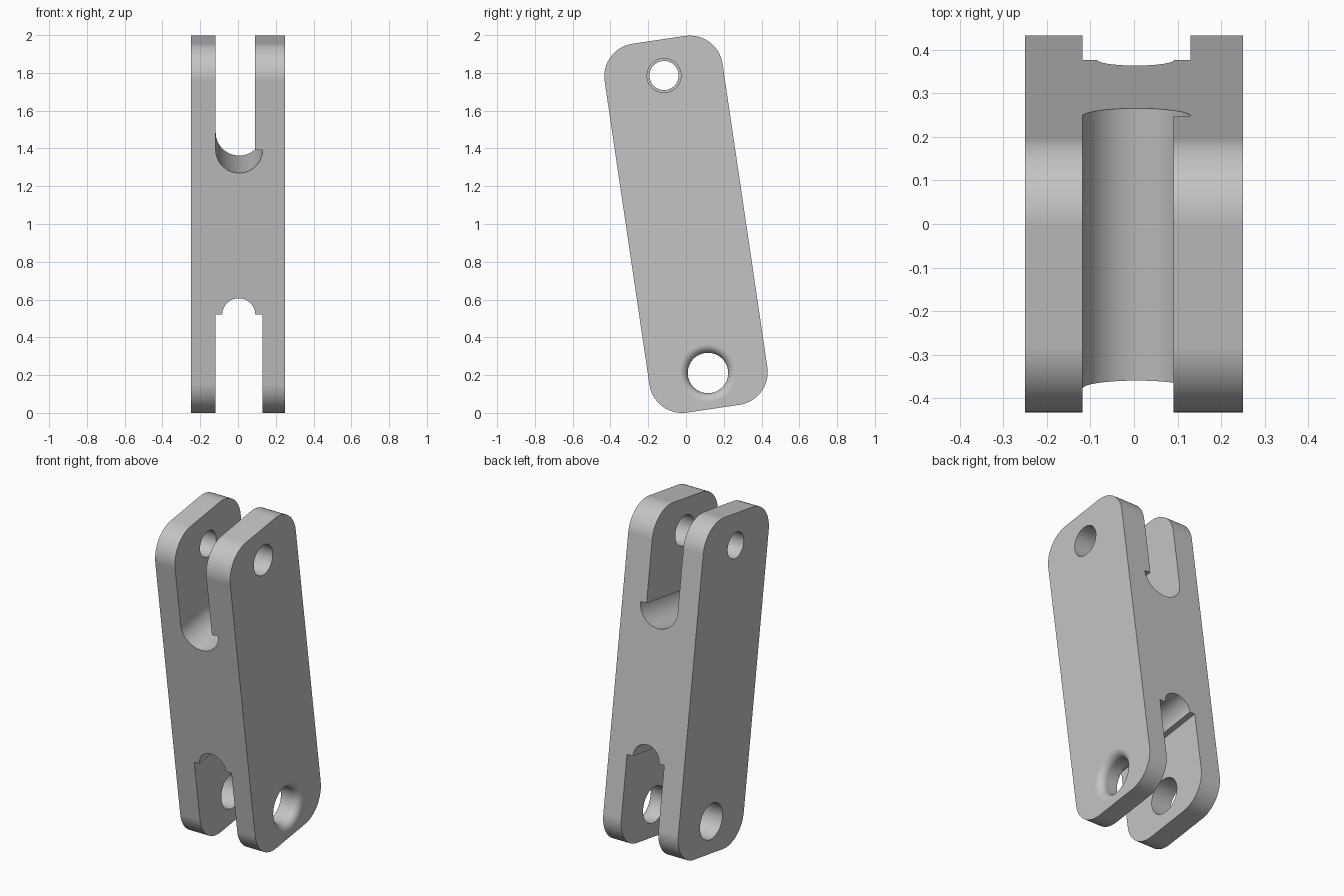
import bpy, bmesh
from math import sin, cos, pi, radians
from mathutils import Vector

if "Cube" in bpy.data.objects:
    bpy.data.objects.remove(bpy.data.objects["Cube"])

HALF_THICK, HALF_WIDTH, HALF_LENGTH, CORNER = 0.25, 0.3155, 0.987, 0.175
TILT = radians(8.4)
PIN = 0.796           # distance of each pin hole from the middle
SLOT_X = 0.006        # centre of the fork slots


def arc(cx, cy, r, start, end, steps):
    """Points on a circular arc, angles in degrees."""
    angles = [radians(start + (end - start) * i / steps) for i in range(steps + 1)]
    return [(cx + r * cos(a), cy + r * sin(a)) for a in angles]


def make_object(name, bm):
    bmesh.ops.recalc_face_normals(bm, faces=bm.faces)
    mesh = bpy.data.meshes.new(name)
    bm.to_mesh(mesh)
    bm.free()
    obj = bpy.data.objects.new(name, mesh)
    bpy.context.collection.objects.link(obj)
    return obj


def prism(name, points, place, depth):
    """Extrude a flat outline; place maps (a, b) to its start position."""
    bm = bmesh.new()
    face = bm.faces.new([bm.verts.new(place(a, b)) for a, b in points])
    out = bmesh.ops.extrude_face_region(bm, geom=[face])
    moved = [g for g in out["geom"] if isinstance(g, bmesh.types.BMVert)]
    bmesh.ops.translate(bm, verts=moved, vec=Vector(depth))
    return make_object(name, bm)


def lathe_x(name, profile, z, sides=64):
    """Closed solid turned about an x-parallel axis, from (x, radius) pairs."""
    bm = bmesh.new()
    rings = [[bm.verts.new((x, r * cos(2 * pi * i / sides), z + r * sin(2 * pi * i / sides)))
              for i in range(sides)] for x, r in profile]
    for a, b in zip(rings, rings[1:]):
        for i in range(sides):
            j = (i + 1) % sides
            bm.faces.new((a[i], a[j], b[j], b[i]))
    bm.faces.new(rings[0])
    bm.faces.new(rings[-1])
    return make_object(name, bm)


# Link body: rounded rectangle, thick along x
cy, cz = HALF_WIDTH - CORNER, HALF_LENGTH - CORNER
outline = []
for k, (sy, sz) in enumerate([(1, 1), (-1, 1), (-1, -1), (1, -1)]):
    outline += arc(sy * cy, sz * cz, CORNER, 90 * k, 90 * k + 90, 16)
link = prism("forked_link", outline, lambda y, z: (-HALF_THICK, y, z), (2 * HALF_THICK, 0, 0))

# Upper slot: round floor with an undercut ledge on one side
upper = arc(SLOT_X, 0.445, 0.124, 180, 360, 32) + [(0.09, 0.445), (0.09, 1.2), (-0.118, 1.2)]
# Lower slot: square shoulders with a narrower arch above
lower = [(0.13, -1.2), (0.13, -0.437)] + arc(0.004, -0.437, 0.0875, 0, 180, 32)
lower += [(-0.118, -0.437), (-0.118, -1.2)]


def slot_place(x, z):
    return (x, -0.5, z)


# Upper pin hole is stepped; lower pin hole has a rounded flare on the +x face
fillet = 0.045
flare = [(x, r) for r, x in arc(0.107 + fillet, HALF_THICK - fillet, fillet, 180, 90, 10)]
cutters = [
    prism("upper_slot_cutter", upper, slot_place, (0, 1, 0)),
    prism("lower_slot_cutter", lower, slot_place, (0, 1, 0)),
    lathe_x("upper_hole_cutter", [(-0.4, 0.077), (0, 0.077), (0, 0.09), (0.4, 0.09)], PIN),
    lathe_x("lower_hole_cutter", [(-0.4, 0.107)] + flare + [(0.3, 0.107 + fillet)], -PIN),
]

bpy.ops.object.select_all(action='DESELECT')
link.select_set(True)
bpy.context.view_layer.objects.active = link
for cutter in cutters:
    cutter.hide_render = True
    mod = link.modifiers.new("cut", 'BOOLEAN')
    mod.operation = 'DIFFERENCE'
    mod.solver = 'EXACT'
    mod.object = cutter
    bpy.ops.object.modifier_apply(modifier=mod.name)
    bpy.data.objects.remove(cutter)

# Lean the link and stand it on the ground
link.rotation_euler.x = TILT
bpy.context.view_layer.update()
low = min((link.matrix_world @ v.co).z for v in link.data.vertices)
link.location.z = -low
bpy.ops.object.transform_apply(location=True, rotation=True, scale=True)

# Plain grey metal
grey = bpy.data.materials.new("grey_metal")
grey.use_nodes = True
colour = (0.55, 0.55, 0.55, 1)
grey.diffuse_color = colour
grey.node_tree.nodes["Principled BSDF"].inputs["Base Color"].default_value = colour
link.data.materials.clear()
link.data.materials.append(grey)
for poly in link.data.polygons:
    poly.material_index = 0

bpy.ops.object.shade_smooth_by_angle(angle=radians(30))
weighted = link.modifiers.new("flat_face_normals", 'WEIGHTED_NORMAL')
weighted.keep_sharp = True
